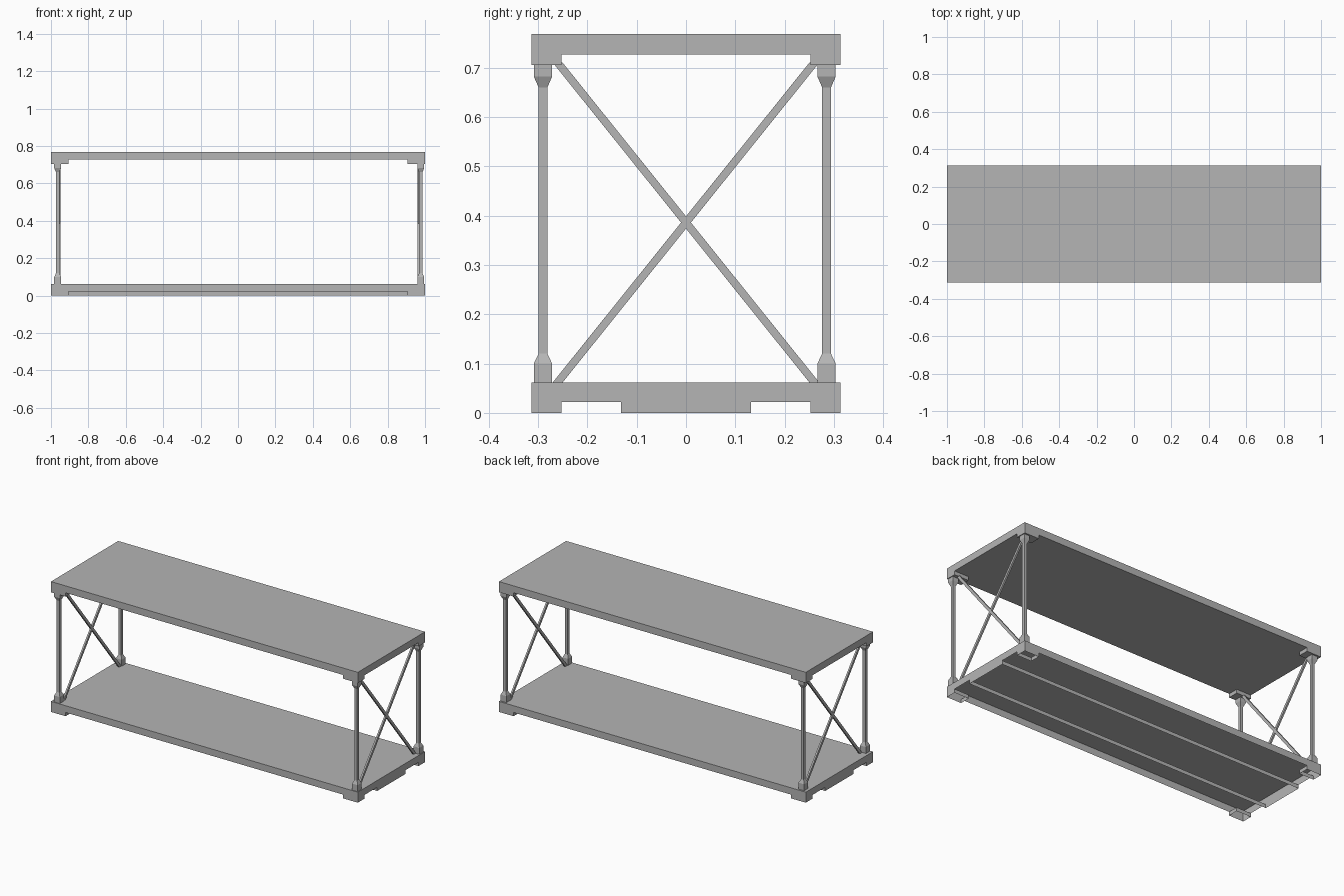
import bpy
import bmesh

# Remove the default object
cube = bpy.data.objects.get("Cube")
if cube:
    bpy.data.objects.remove(cube, do_unlink=True)

# Single painted steel colour
steel = bpy.data.materials.new("grey_steel")
steel.use_nodes = True
grey = (0.46, 0.46, 0.46, 1)
steel.diffuse_color = grey
steel.node_tree.nodes["Principled BSDF"].inputs["Base Color"].default_value = grey

HX, HY = 1.0, 0.313            # half length and half depth
CX, CY = 0.905, 0.252          # inner edges of the corner feet
RIB = 0.132                    # half width of the underside channel
FOOT, DECK = 0.022, 0.062      # lower shelf levels
CAP, UNDER, TOP = 0.705, 0.727, 0.768   # upper shelf levels


def finish(name, bm, recalc=True):
    if recalc:
        bmesh.ops.recalc_face_normals(bm, faces=bm.faces)
    mesh = bpy.data.meshes.new(name)
    bm.to_mesh(mesh)
    bm.free()
    mesh.materials.append(steel)
    obj = bpy.data.objects.new(name, mesh)
    bpy.context.collection.objects.link(obj)
    return obj


def box(bm, x0, x1, y0, y1, z0, z1):
    v = bmesh.ops.create_cube(bm, size=1)["verts"]
    for p in v:
        p.co.x = x1 if p.co.x > 0 else x0
        p.co.y = y1 if p.co.y > 0 else y0
        p.co.z = z1 if p.co.z > 0 else z0


def wall(bm, a, b, z0, z1):
    """Upright sheet between two plan points."""
    pts = [(*a, z0), (*b, z0), (*b, z1), (*a, z1)]
    bm.faces.new([bm.verts.new(p) for p in pts])


def loft(bm, rings):
    """Skin a stack of equal rings and cap both ends."""
    loops = [[bm.verts.new(p) for p in ring] for ring in rings]
    n = len(loops[0])
    for lo, hi in zip(loops, loops[1:]):
        for i in range(n):
            j = (i + 1) % n
            bm.faces.new((lo[i], lo[j], hi[j], hi[i]))
    bm.faces.new(loops[0][::-1])
    bm.faces.new(loops[-1])


# Upper shelf: solid slab with four corner blocks
bm = bmesh.new()
box(bm, -HX, HX, -HY, HY, UNDER, TOP)
finish("upper_shelf", bm)
for sx, side in ((1, "left"), (-1, "right")):
    for sy, end in ((-1, "front"), (1, "back")):
        bm = bmesh.new()
        xs, ys = sorted((sx * CX, sx * HX)), sorted((sy * CY, sy * HY))
        box(bm, *xs, *ys, CAP, UNDER)
        finish(f"upper_corner_{end}_{side}", bm)

# Lower shelf: folded sheet, open underneath
bm = bmesh.new()
deck = [(-HX, -HY), (HX, -HY), (HX, HY), (-HX, HY)]
bm.faces.new([bm.verts.new((x, y, DECK)) for x, y in deck])
for a, b in zip(deck, deck[1:] + deck[:1]):
    wall(bm, a, b, FOOT, DECK)
finish("lower_shelf", bm, False)

# Sheet feet at the corners of the lower shelf
for sx, side in ((1, "left"), (-1, "right")):
    for sy, end in ((-1, "front"), (1, "back")):
        bm = bmesh.new()
        ring = [(sx * CX, sy * CY), (sx * HX, sy * CY),
                (sx * HX, sy * HY), (sx * CX, sy * HY)]
        if sx * sy < 0:
            ring.reverse()
        for a, b in zip(ring, ring[1:] + ring[:1]):
            wall(bm, a, b, 0, FOOT)
        finish(f"lower_foot_{end}_{side}", bm, False)

# Long channel under the lower shelf
bm = bmesh.new()
ring = [(-HX, -RIB), (HX, -RIB), (HX, RIB), (-HX, RIB)]
for a, b in zip(ring, ring[1:] + ring[:1]):
    wall(bm, a, b, 0, FOOT)
finish("lower_channel", bm, False)

# Posts with flared ends, and crossed braces at each end
WIDE, THIN = 0.0185, 0.009
POST = [(DECK, WIDE), (0.1, WIDE), (0.12, THIN),
        (0.66, THIN), (0.682, WIDE), (CAP, WIDE)]
for px, bx, side in ((0.977, 0.966, "left"), (-0.964, -0.954, "right")):
    for y, end in ((-0.29, "front"), (0.285, "back")):
        bm = bmesh.new()
        loft(bm, [[(px - w, y - w, z), (px + w, y - w, z),
                   (px + w, y + w, z), (px - w, y + w, z)] for z, w in POST])
        finish(f"post_{end}_{side}", bm)

    for s, end in ((1, "rising"), (-1, "falling")):
        bm = bmesh.new()
        t, h = 0.005, 0.01
        rings = []
        for y, z in ((-s * 0.26, DECK), (s * 0.26, 0.71)):
            rings.append([(bx - t, y - h, z), (bx + t, y - h, z),
                          (bx + t, y + h, z), (bx - t, y + h, z)])
        loft(bm, rings)
        finish(f"brace_{end}_{side}", bm)
